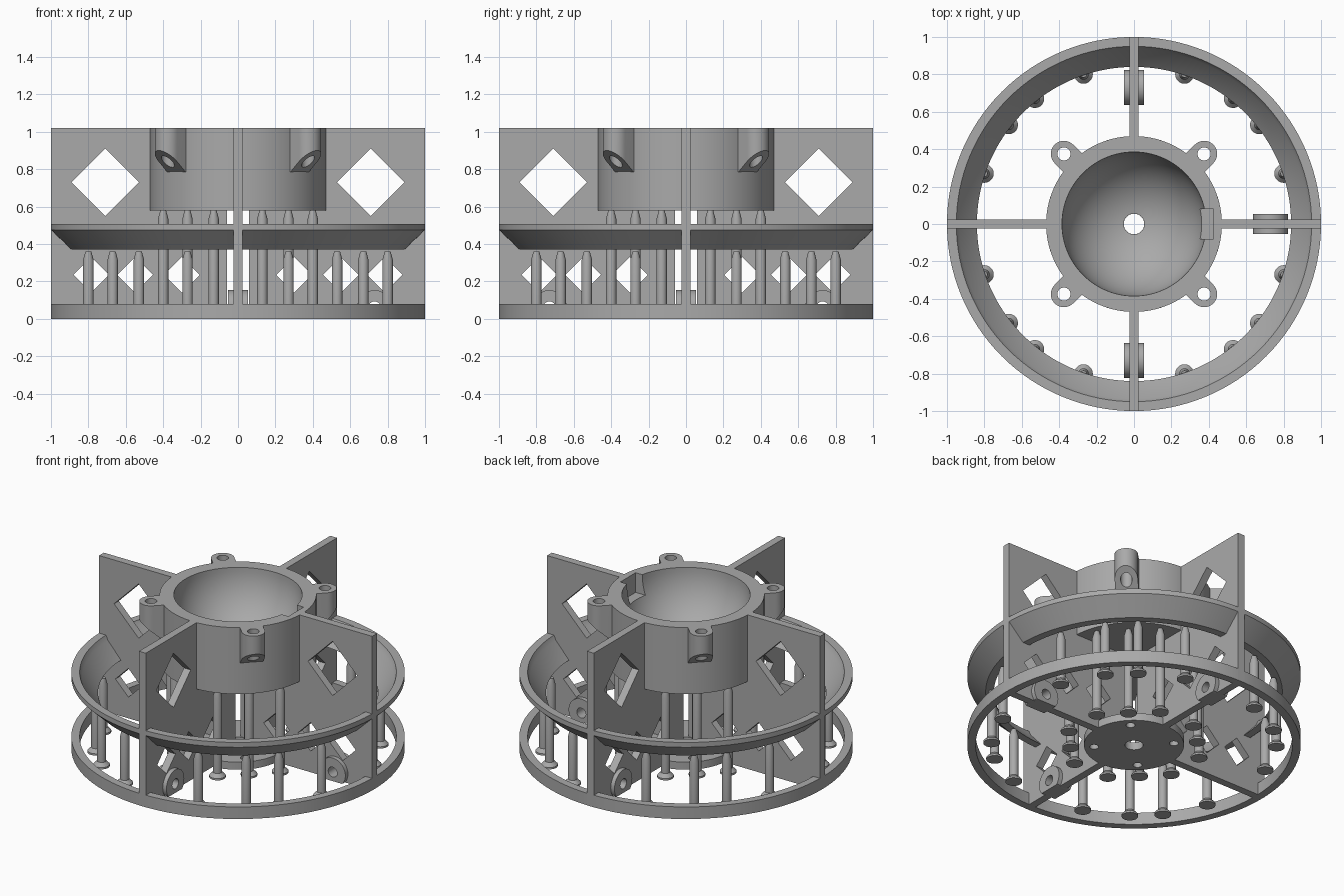
import bpy, bmesh
from math import pi, sin, cos, acos, atan2, radians
from mathutils import Matrix

cube = bpy.data.objects.get("Cube")
if cube:
    bpy.data.objects.remove(cube)

GREY = (0.4, 0.4, 0.4, 1)
grey = bpy.data.materials.new("plain_grey")
grey.use_nodes = True
grey.diffuse_color = GREY
grey.node_tree.nodes["Principled BSDF"].inputs["Base Color"].default_value = GREY

TOP, HUB_R, HUB_Z, BOWL_R, BORE = 1.02, 0.47, 0.58, 0.385, 0.055
parts = []


def add(name, mesh):
    obj = bpy.data.objects.new(name, mesh)
    bpy.context.collection.objects.link(obj)
    mesh.materials.clear()
    mesh.materials.append(grey)
    parts.append(obj)
    return obj


def turned(name, profile, steps=96):
    """Closed (radius, z) profile turned around z."""
    bm = bmesh.new()
    vs = [bm.verts.new((r, 0, z)) for r, z in profile]
    es = [bm.edges.new((vs[i - 1], vs[i])) for i in range(len(vs))]
    bmesh.ops.spin(bm, geom=vs + es, axis=(0, 0, 1), cent=(0, 0, 0),
                   angle=2 * pi, steps=steps, use_merge=True)
    bmesh.ops.remove_doubles(bm, verts=bm.verts, dist=1e-5)
    bmesh.ops.recalc_face_normals(bm, faces=bm.faces)
    mesh = bpy.data.meshes.new(name)
    bm.to_mesh(mesh)
    bm.free()
    return mesh


def circle(x, y, r, n=32):
    return [(x + r * cos(2 * pi * i / n), y + r * sin(2 * pi * i / n)) for i in range(n)]


def diamond(x, y, r):
    return circle(x, y, r, 4)


def plate(name, outlines, thickness):
    """Flat plate centred on z = 0; the first outline is the rim, the rest are holes."""
    curve = bpy.data.curves.new(name, "CURVE")
    curve.dimensions = "2D"
    curve.fill_mode = "BOTH"
    curve.extrude = thickness / 2
    for pts in outlines:
        sp = curve.splines.new("POLY")
        sp.points.add(len(pts) - 1)
        for p, (x, y) in zip(sp.points, pts):
            p.co = (x, y, 0, 1)
        sp.use_cyclic_u = True
    tmp = bpy.data.objects.new(name, curve)
    bpy.context.collection.objects.link(tmp)
    dg = bpy.context.evaluated_depsgraph_get()
    mesh = bpy.data.meshes.new_from_object(tmp.evaluated_get(dg))
    bpy.data.objects.remove(tmp)
    bm = bmesh.new()
    bm.from_mesh(mesh)
    bmesh.ops.remove_doubles(bm, verts=bm.verts, dist=1e-5)
    bmesh.ops.recalc_face_normals(bm, faces=bm.faces)
    bm.to_mesh(mesh)
    bm.free()
    return mesh


# Rings: flat hoop at the base, funnel-shaped hoop at mid height
add("base_ring", turned("base_ring", [(0.95, 0), (1, 0), (1, 0.08), (0.95, 0.08)], 128))
add("funnel_ring", turned("funnel_ring", [
    (0.84, 0.37), (0.89, 0.37), (1, 0.475), (1, 0.507), (0.95, 0.507), (0.935, 0.475)], 128))

# Hub with a round bowl and a bore through its floor
end = acos(BORE / BOWL_R)
bowl = [(BOWL_R * cos(end * i / 20), TOP - BOWL_R * sin(end * i / 20)) for i in range(21)]
hub = add("hub", turned("hub", [(BORE, HUB_Z), (HUB_R, HUB_Z), (HUB_R, TOP)] + bowl))

# Notch in the bowl rim on the left side
bm = bmesh.new()
bmesh.ops.create_cube(bm, size=1, matrix=Matrix.Translation((0.365, 0, 0.98))
                      @ Matrix.Diagonal((0.12, 0.16, 0.18, 1)))
mesh = bpy.data.meshes.new("notch_cutter")
bm.to_mesh(mesh)
bm.free()
cutter = bpy.data.objects.new("notch_cutter", mesh)
bpy.context.collection.objects.link(cutter)
cutter.hide_render = True
mod = hub.modifiers.new("notch", "BOOLEAN")
mod.operation = "DIFFERENCE"
mod.solver = "EXACT"
mod.object = cutter
dg = bpy.context.evaluated_depsgraph_get()
hub.data = bpy.data.meshes.new_from_object(hub.evaluated_get(dg))
hub.modifiers.clear()
bpy.data.objects.remove(cutter)

# Screw ears with a sloped underside
rim = [(0.53 + 0.07 * cos(a), 0.07 * sin(a)) for a in
       [radians(-90 + 180 * i / 20) for i in range(21)]] + [(0.45, 0.07), (0.45, -0.07)]
ear = plate("screw_ear", [rim, circle(0.53, 0, 0.035, 24)], 0.1)
for v in ear.vertices:
    v.co.z = TOP if v.co.z > 0 else 0.78 + (v.co.x - 0.46) * 0.86
for i, side in enumerate(("back_left", "back_right", "front_right", "front_left")):
    add("screw_ear_" + side, ear.copy()).rotation_euler.z = radians(45 + 90 * i)

# Four upright fins with diamond windows; three of them carry a pierced lug
LUG_X, LUG_Z, LUG_R = 0.73, 0.06, 0.093
fin_rim = [(0.06, 0), (1, 0), (1, TOP), (0.462, TOP), (0.462, 0.6), (0.06, 0.6)]
windows = [diamond(0.71, 0.73, 0.18)] + [diamond(x, 0.235, 0.095) for x in (0.3, 0.55, 0.785)]
lug_hole = circle(LUG_X, LUG_Z, 0.033, 24)
lug_rim = [(x, max(z, 0)) for x, z in circle(LUG_X, LUG_Z, LUG_R, 48)]
for i, side in enumerate(("left", "back", "right", "front")):
    turn = (pi / 2, 0, i * pi / 2)
    has_lug = side != "right"
    holes = windows + ([lug_hole] if has_lug else [])
    add("fin_" + side, plate("fin", [fin_rim] + holes, 0.05)).rotation_euler = turn
    if has_lug:
        add("lug_" + side, plate("lug", [lug_rim, lug_hole], 0.105)).rotation_euler = turn

# Foot disc under the hub with a bore and four screw holes
screws = [circle(0.24 * cos(a), 0.24 * sin(a), 0.027, 20)
          for a in [pi / 4 + i * pi / 2 for i in range(4)]]
add("foot_disc", plate("foot_disc", [circle(0, 0, 0.3, 64), circle(0, 0, BORE)] + screws,
                       0.05)).location.z = 0.025


# Pins with a flared foot and a tapered tip
def pin(height):
    return turned("pin", [(0, 0), (0.05, 0), (0.05, 0.012), (0.028, 0.035),
                          (0.028, height - 0.045), (0.016, height), (0, height)], 20)


inner, outer = pin(0.578), pin(0.36)
spots = [("inner_pin", inner, p) for p in ((0.13, 0.4), (0.27, 0.27), (0.4, 0.13))]
spots += [("outer_pin", outer, p) for p in ((0.8, 0.27), (0.67, 0.53), (0.53, 0.67), (0.27, 0.8))]
for name, mesh, (x, y) in spots:
    for sx in (-1, 1):
        for sy in (-1, 1):
            add(name, mesh).location = (sx * x, sy * y, 0)

# Smooth round walls, keep edges crisp
bpy.ops.object.select_all(action="DESELECT")
for obj in parts:
    obj.select_set(True)
bpy.context.view_layer.objects.active = parts[0]
bpy.ops.object.shade_smooth_by_angle(angle=radians(25))
